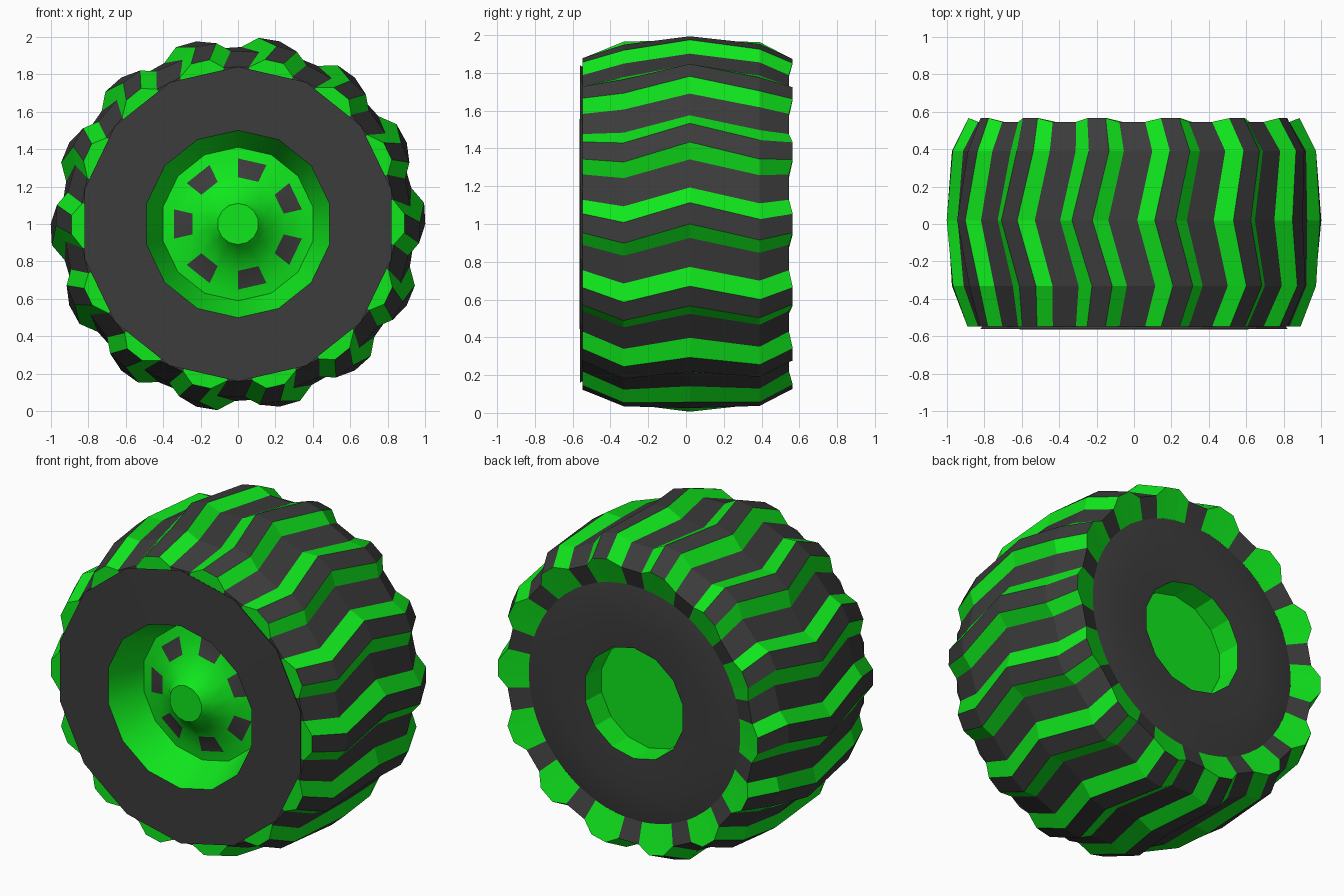
import bpy
from math import radians, cos, sin

if "Cube" in bpy.data.objects:
    bpy.data.objects.remove(bpy.data.objects["Cube"])

N = 14                      # sides of the wheel and number of tread lugs
STEP = 360 / N


def material(name, rgb):
    m = bpy.data.materials.new(name)
    m.diffuse_color = (*rgb, 1)
    m.use_nodes = True
    m.node_tree.nodes["Principled BSDF"].inputs["Base Color"].default_value = m.diffuse_color
    return m


RUBBER = material("rubber", (0.045, 0.045, 0.045))
GREEN = material("green", (0.005, 0.8, 0.012))


def polar(r, y, deg):
    return (r * cos(radians(deg)), y, 1 + r * sin(radians(deg)))


def skin(name, rings, pick, cap=None, smooth=None):
    """Skin equal-length rings around y; pick(row, column) gives 0 rubber or 1 green."""
    n = len(rings[0])
    verts = [p for ring in rings for p in ring]
    faces, mats = [], []
    for i in range(len(rings) - 1):
        for j in range(n):
            k = (j + 1) % n
            faces.append((i * n + j, (i + 1) * n + j, (i + 1) * n + k, i * n + k))
            mats.append(pick(i, j))
    if cap == "front":
        faces.append(tuple(range(n)))
        mats.append(1)
    elif cap == "back":
        last = (len(rings) - 1) * n
        faces.append(tuple(last + j for j in reversed(range(n))))
        mats.append(1)
    mesh = bpy.data.meshes.new(name)
    mesh.from_pydata(verts, [], faces)
    mesh.materials.append(RUBBER)
    mesh.materials.append(GREEN)
    mesh.polygons.foreach_set("material_index", mats)
    mesh.update()
    ob = bpy.data.objects.new(name, mesh)
    bpy.context.collection.objects.link(ob)
    if smooth:
        bpy.ops.object.select_all(action='DESELECT')
        ob.select_set(True)
        bpy.context.view_layer.objects.active = ob
        bpy.ops.object.shade_smooth_by_angle(angle=radians(smooth))
    return ob


def lathe(name, profile, pick, **kw):
    """Turn an (r, y) profile with a corner at the top of the wheel."""
    rings = [[polar(r, y, 90 + j * STEP) for j in range(N)] for r, y in profile]
    return skin(name, rings, pick, **kw)


# Chevron tread: each row is y and radius of the groove, y and radius of the lug top, twist
rows = [
    (-0.548, 0.78, -0.548, 0.78, -3),
    (-0.548, 0.84, -0.548, 0.89, -3),
    (-0.33, 0.925, -0.33, 0.972, -6),
    (0.02, 0.945, 0.02, 1.0, 0),
    (0.39, 0.925, 0.39, 0.972, -5),
    (0.545, 0.84, 0.565, 0.885, -3),
    (0.50, 0.72, 0.50, 0.72, -3),
]
rings = []
for yb, rb, yt, rt, twist in rows:
    ring = []
    for k in range(N):
        for a, y, r in ((-4.5, yb, rb), (0, yt, rt), (6.5, yt, rt), (11.8, yb, rb)):
            ring.append(polar(r, y, k * STEP + a + twist))
    rings.append(ring)


def tread_colour(i, j):
    end = i in (0, len(rows) - 2)
    return int(j % 4 in (0, 2) or (end and j % 4 == 1))


skin("tyre_tread", rings, tread_colour)

# Front and back sidewalls
lathe("front_sidewall", [(0.50, -0.563), (0.84, -0.56), (0.82, -0.53)],
      lambda i, j: 0)
lathe("back_sidewall", [(0.75, 0.492), (0.68, 0.505), (0.52, 0.515), (0.34, 0.505)],
      lambda i, j: 0, smooth=40)

# Front rim: hub cap, dished disc with seven dark windows, sloped barrel
lathe("front_rim",
      [(0.11, -0.51), (0.15, -0.455), (0.25, -0.385), (0.35, -0.355),
       (0.41, -0.345), (0.50, -0.563)],
      lambda i, j: 0 if i == 2 and j % 2 == 1 else 1, cap="front", smooth=35)

# Back rim recess
lathe("back_rim", [(0.34, 0.505), (0.33, 0.36)], lambda i, j: 1, cap="back")
